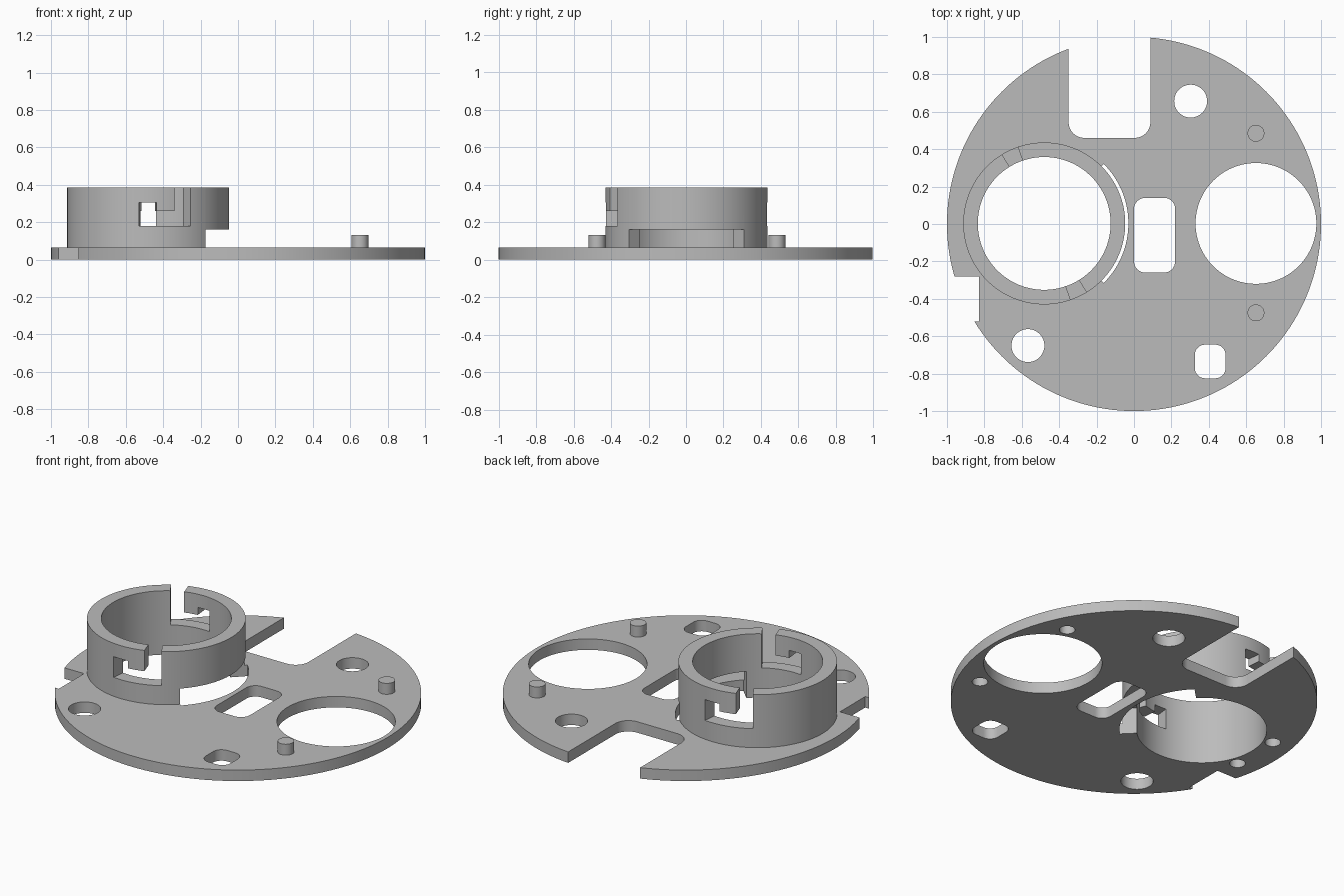
import bpy
import bmesh
from math import sin, cos, radians, pi

if "Cube" in bpy.data.objects:
    bpy.data.objects.remove(bpy.data.objects["Cube"], do_unlink=True)

grey = bpy.data.materials.new("plain grey")
grey.use_nodes = True
colour = (0.5, 0.5, 0.5, 1)
grey.diffuse_color = colour
grey.node_tree.nodes["Principled BSDF"].inputs["Base Color"].default_value = colour

MID = 0.003                      # shared y of the large circles
PLATE_TOP = 0.066
RING_TOP = 0.385
RING_X, RING_OUT, RING_IN = -0.48, 0.433, 0.355


# --- outlines ---
def arc(x, y, r, a0, a1, n):
    """Points on an arc, angles in degrees, both ends included."""
    return [(x + r * cos(radians(a0 + (a1 - a0) * i / n)),
             y + r * sin(radians(a0 + (a1 - a0) * i / n))) for i in range(n + 1)]


def circle(x, y, r, n=48):
    return arc(x, y, r, 0, 360, n)[:-1]


def rounded_box(x0, x1, y0, y1, r):
    corners = [(x1 - r, y1 - r), (x0 + r, y1 - r), (x0 + r, y0 + r), (x1 - r, y0 + r)]
    pts = []
    for i, (x, y) in enumerate(corners):
        pts += arc(x, y, r, 90 * i, 90 * i + 90, 8)
    return pts


def sector(r0, r1, a0, a1):
    """Piece of an annulus around the ring centre."""
    n = max(4, int((a1 - a0) / 2.5))
    return arc(RING_X, MID, r1, a0, a1, n) + arc(RING_X, MID, r0, a1, a0, n)


# --- solids ---
def prism(name, pts, z0, z1):
    bm = bmesh.new()
    face = bm.faces.new([bm.verts.new((x, y, z0)) for x, y in pts])
    top = bmesh.ops.extrude_face_region(bm, geom=[face])["geom"]
    verts = [v for v in top if isinstance(v, bmesh.types.BMVert)]
    bmesh.ops.translate(bm, verts=verts, vec=(0, 0, z1 - z0))
    bmesh.ops.recalc_face_normals(bm, faces=bm.faces)
    mesh = bpy.data.meshes.new(name)
    bm.to_mesh(mesh)
    bm.free()
    mesh.materials.append(grey)
    ob = bpy.data.objects.new(name, mesh)
    bpy.context.collection.objects.link(ob)
    return ob


def cut(ob, pts, z0, z1):
    """Subtract a prism and discard the cutter."""
    cutter = prism("cutter", pts, z0, z1)
    cutter.hide_render = True
    mod = ob.modifiers.new("cut", "BOOLEAN")
    mod.operation = "DIFFERENCE"
    mod.solver = "EXACT"
    mod.object = cutter
    bpy.context.view_layer.update()
    graph = bpy.context.evaluated_depsgraph_get()
    mesh = bpy.data.meshes.new_from_object(ob.evaluated_get(graph))
    ob.modifiers.clear()
    ob.data = mesh
    bpy.data.objects.remove(cutter, do_unlink=True)


def finish(ob):
    bpy.ops.object.select_all(action="DESELECT")
    ob.select_set(True)
    bpy.context.view_layer.objects.active = ob
    bpy.ops.object.shade_smooth_by_angle(angle=radians(30))


# --- base plate with its through openings ---
plate = prism("base_plate", circle(0, MID - 0.003, 1.0, 160), 0, PLATE_TOP)
openings = [
    circle(0.652, MID, 0.323, 96),                   # large round opening
    circle(RING_X, MID, RING_IN, 144),               # opening inside the collar
    sector(0.3, 0.45, -45, 45),                      # clearance beside the collar
    rounded_box(0.0, 0.22, -0.26, 0.14, 0.06),       # centre slot
    rounded_box(0.325, 0.49, -0.825, -0.645, 0.055), # small slot
    circle(0.303, 0.657, 0.088),                     # screw holes
    circle(-0.567, -0.65, 0.088),
    rounded_box(-0.35, 0.088, 0.46, 1.4, 0.085),     # back notch
    [(-1.2, -0.52), (-0.83, -0.52), (-0.83, -0.28), (-1.2, -0.28)],  # side notch
]
for outline in openings:
    cut(plate, outline, -0.1, 0.2)

# blind holes in the underside
for x, y in ((0.787, 0.37), (-0.863, 0.15)):
    for side in (1, -1):
        cut(plate, circle(x, side * y, 0.043, 32), -0.1, 0.05)
finish(plate)

# --- collar with an open foot and two hooked locking slots ---
collar = prism("locking_collar", circle(RING_X, MID, RING_OUT, 144), PLATE_TOP, RING_TOP)
cut(collar, circle(RING_X, MID, RING_IN, 144), -0.1, 0.6)
cut(collar, sector(0.3, 0.5, -45, 45), -0.1, 0.16)
for turn in (0, 180):
    cut(collar, sector(0.3, 0.5, turn - 71, turn - 58.5), 0.18, 0.6)
    cut(collar, sector(0.3, 0.5, turn - 85, turn - 70), 0.18, 0.26)
    cut(collar, sector(0.3, 0.5, turn - 96.6, turn - 84), 0.18, 0.305)
finish(collar)

# --- locating pins ---
for name, y in (("back_pin", 0.485), ("front_pin", -0.475)):
    finish(prism(name, circle(0.652, y, 0.045, 40), PLATE_TOP - 0.01, 0.132))
